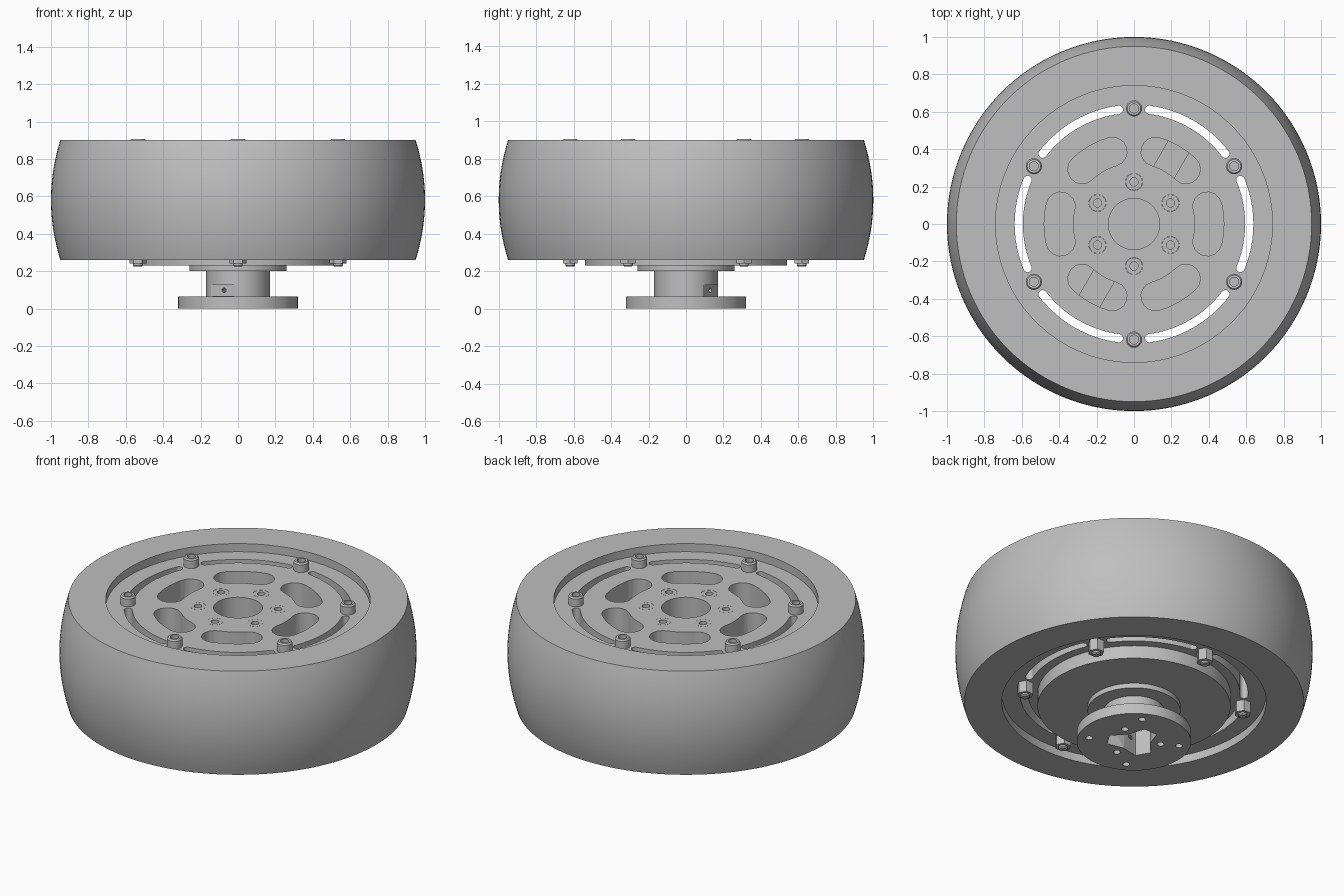
import bpy, bmesh, math
from math import sin, cos, radians, pi

if "Cube" in bpy.data.objects:
    bpy.data.objects.remove(bpy.data.objects["Cube"])

grey = bpy.data.materials.new("plain_grey")
grey.use_nodes = True
colour = (0.52, 0.52, 0.52, 1)
grey.diffuse_color = colour
grey.node_tree.nodes["Principled BSDF"].inputs["Base Color"].default_value = colour


def finish(name, bm):
    bmesh.ops.remove_doubles(bm, verts=bm.verts, dist=1e-5)
    bmesh.ops.recalc_face_normals(bm, faces=bm.faces)
    mesh = bpy.data.meshes.new(name)
    bm.to_mesh(mesh)
    bm.free()
    mesh.materials.append(grey)
    obj = bpy.data.objects.new(name, mesh)
    bpy.context.collection.objects.link(obj)
    smooth(obj)
    return obj


def smooth(obj):
    obj.data.shade_smooth()
    obj.data.set_sharp_from_angle(angle=radians(28))


def lathe(name, profile, sides=64, closed=False, at=(0, 0)):
    """Turn an (r, z) profile about the z axis."""
    bm = bmesh.new()
    vs = [bm.verts.new((r, 0, z)) for r, z in profile]
    edges = [bm.edges.new(p) for p in zip(vs, vs[1:])]
    if closed:
        edges.append(bm.edges.new((vs[-1], vs[0])))
    bmesh.ops.spin(bm, geom=vs + edges, cent=(0, 0, 0), axis=(0, 0, 1),
                   angle=2 * pi, steps=sides, use_duplicate=False)
    bmesh.ops.translate(bm, verts=bm.verts, vec=(*at, 0))
    return finish(name, bm)


def prism(name, outline, z0, z1):
    """Raise a flat outline from z0 to z1."""
    bm = bmesh.new()
    face = bm.faces.new([bm.verts.new((x, y, z0)) for x, y in outline])
    new = bmesh.ops.extrude_face_region(bm, geom=[face])["geom"]
    bmesh.ops.translate(bm, vec=(0, 0, z1 - z0),
                        verts=[v for v in new if isinstance(v, bmesh.types.BMVert)])
    return finish(name, bm)


def polar(r, deg):
    return r * cos(radians(deg)), r * sin(radians(deg))


def circle(r, n=24, at=(0, 0)):
    return [(at[0] + r * cos(2 * pi * i / n), at[1] + r * sin(2 * pi * i / n)) for i in range(n)]


def arc_slot(radius, half_width, mid, half_angle, n=16, caps=8):
    """Outline of a round-ended slot that follows an arc."""
    a, b = mid - half_angle, mid + half_angle
    pts = [polar(radius + half_width, a + (b - a) * i / n) for i in range(n + 1)]
    cx, cy = polar(radius, b)
    for i in range(1, caps):
        dx, dy = polar(half_width, b + 180 * i / caps)
        pts.append((cx + dx, cy + dy))
    pts += [polar(radius - half_width, b - (b - a) * i / n) for i in range(n + 1)]
    cx, cy = polar(radius, a)
    for i in range(1, caps):
        dx, dy = polar(half_width, a + 180 + 180 * i / caps)
        pts.append((cx + dx, cy + dy))
    return pts


def bar(outward, r0, r1, half):
    """Outline of a rectangle lying along a radial direction."""
    c, s = cos(radians(outward)), sin(radians(outward))
    return [(r * c - t * s, r * s + t * c)
            for r, t in ((r0, -half), (r1, -half), (r1, half), (r0, half))]


def carve(obj, cutters):
    for cutter in cutters:
        cutter.hide_render = True
        mod = obj.modifiers.new("cut", 'BOOLEAN')
        mod.operation, mod.solver, mod.object = 'DIFFERENCE', 'EXACT', cutter
    graph = bpy.context.evaluated_depsgraph_get()
    mesh = bpy.data.meshes.new_from_object(obj.evaluated_get(graph))
    obj.modifiers.clear()
    obj.data = mesh
    smooth(obj)
    for cutter in cutters:
        bpy.data.objects.remove(cutter)


# Tyre with a crowned tread
tread = [(0.95 + 0.05 * (1 - t * t), 0.58 + 0.32 * t) for t in [i / 8 - 1 for i in range(17)]]
lathe("tyre", [(0.74, 0.26)] + tread + [(0.74, 0.90)], sides=128, closed=True)

# Wheel disc with the motor drum underneath
wheel = lathe("wheel_disc", [(0, 0.23), (0.54, 0.23), (0.54, 0.31), (0.74, 0.31),
                             (0.74, 0.85), (0, 0.85)], sides=128)
cuts = [prism("bore_cut", circle(0.137, 48), 0.40, 1)]
for k in range(6):
    a = 60 * k
    cuts.append(prism("slot_cut", arc_slot(0.616, 0.022, a, 22.5), 0.1, 1))
    cuts.append(prism("pocket_cut", arc_slot(0.403, 0.077, a, 13.5), 0.40, 1))
    cuts.append(prism("screw_cut", circle(0.046, at=polar(0.225, a + 30)), 0.76, 1))
carve(wheel, cuts)

# Cross bars seen inside two opposite pockets
for a in (60, 240):
    prism("inner_bar", bar(a, 0.31, 0.50, 0.065), 0.38, 0.66)

# Small flush screws around the bore, and the outer ring of bolts with nuts
for k in range(6):
    a = 60 * k + 30
    lathe("hub_screw", [(0, 0.75), (0.045, 0.75), (0.045, 0.85), (0.022, 0.85),
                        (0.022, 0.79), (0, 0.79)], 24, at=polar(0.225, a))
    spot = polar(0.618, a)
    lathe("bolt_head", [(0, 0.84), (0.043, 0.84), (0.043, 0.897), (0.036, 0.906),
                        (0.024, 0.906), (0.024, 0.87), (0, 0.87)], 24, at=spot)
    prism("bolt_nut", circle(0.046, 6, spot), 0.24, 0.32)
    lathe("bolt_end", [(0, 0.25), (0.025, 0.25), (0.025, 0.23), (0.019, 0.224), (0, 0.224)],
          20, at=spot)

# Shaft hub with its collar and mounting flange
hub = lathe("mounting_hub", [(0, 0), (0.32, 0), (0.32, 0.065), (0.17, 0.065), (0.17, 0.20),
                             (0.26, 0.20), (0.26, 0.235), (0, 0.235)], sides=96)
# Three-armed socket in the flange
socket = []
for a in (90, 210, 330):
    socket += [bar(a, 0, 0.145, 0.045)[i] for i in (1, 2)]
    socket.append(polar(0.09, a + 60))
cuts = [prism("socket_cut", socket, -0.1, 0.17)]
for a in (60, 150, 240, 330):
    cuts.append(prism("flange_hole_cut", circle(0.02, 16, polar(0.255, a)), -0.1, 0.1))
for a in (30, 150, 270):
    cuts.append(prism("inner_hole_cut", circle(0.02, 16, polar(0.15, a)), -0.1, 0.05))
# Opposite flats on the shaft, each with a cross hole
for a in (60, 240):
    cuts.append(prism("flat_cut", bar(a, 0.15, 0.25, 0.12), 0.066, 0.127))
    pin = prism("pin_cut", circle(0.013, 16), 0.06, 0.25)
    pin.rotation_euler = (0, pi / 2, radians(a))
    pin.location.z = 0.098
    cuts.append(pin)
carve(hub, cuts)
